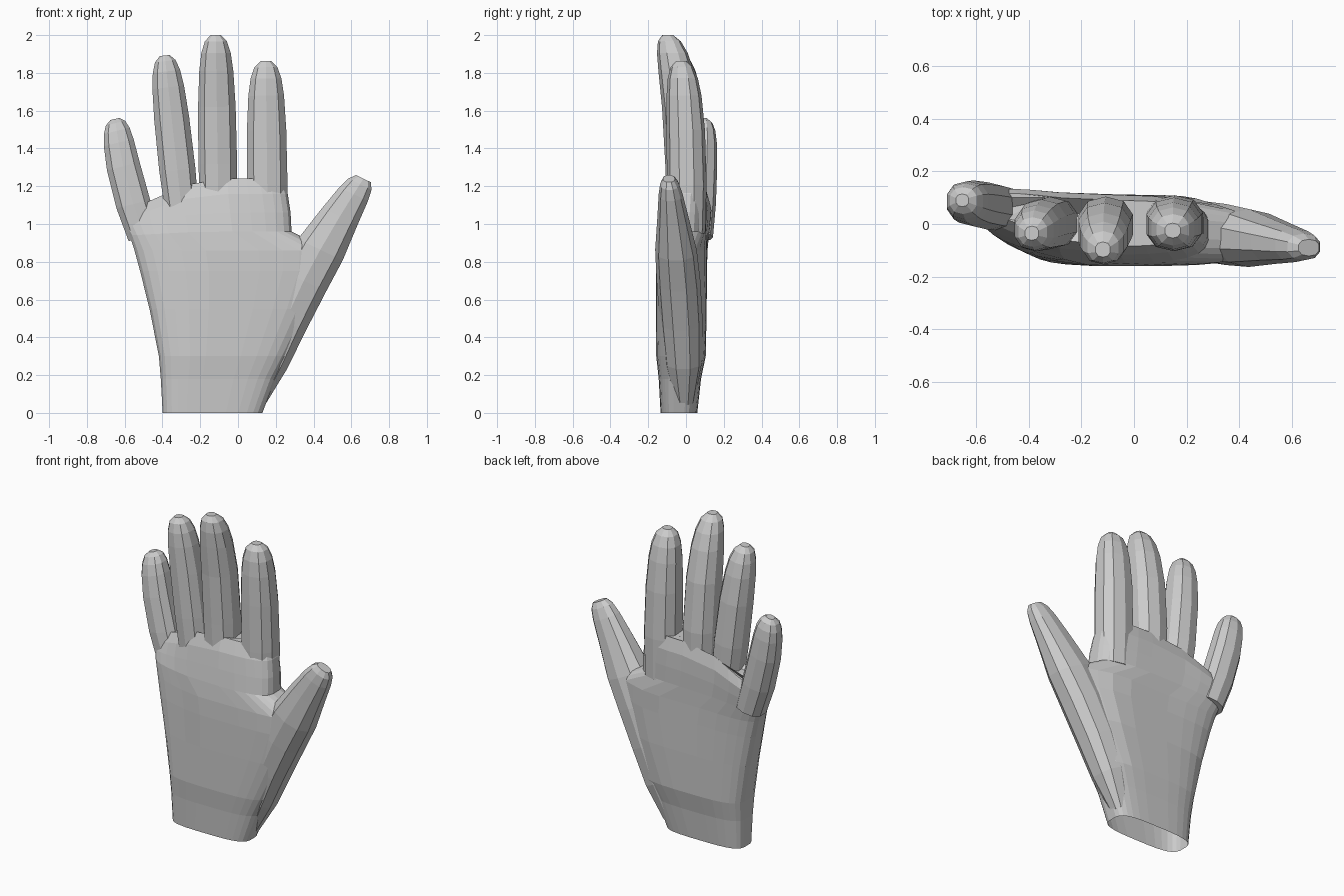
import bpy, bmesh, math
from mathutils import Vector

if "Cube" in bpy.data.objects:
    bpy.data.objects.remove(bpy.data.objects["Cube"])

skin = bpy.data.materials.new("light grey")
skin.diffuse_color = (0.6, 0.6, 0.6, 1)
skin.use_nodes = True
skin.node_tree.nodes["Principled BSDF"].inputs["Base Color"].default_value = skin.diffuse_color


def spow(v, e):
    return math.copysign(abs(v) ** e, v)


def loft(name, rings):
    """Skin a closed solid over equal-length rings of points."""
    bm = bmesh.new()
    rows = [[bm.verts.new(p) for p in ring] for ring in rings]
    n = len(rows[0])
    for a, b in zip(rows, rows[1:]):
        for i in range(n):
            j = (i + 1) % n
            bm.faces.new((a[i], a[j], b[j], b[i]))
    bm.faces.new(rows[0][::-1])
    bm.faces.new(rows[-1])
    bmesh.ops.recalc_face_normals(bm, faces=bm.faces)
    me = bpy.data.meshes.new(name)
    bm.to_mesh(me)
    bm.free()
    me.materials.append(skin)
    ob = bpy.data.objects.new(name, me)
    bpy.context.collection.objects.link(ob)
    return ob


def palm_ring(z, xl, xr, yf, yb, n=28):
    """Rounded flat section, swept back and down toward the little finger."""
    sweep, drop = max(0, 0.14 * (z - 0.3)), max(0, 0.55 * (z - 0.92))
    pts = []
    for i in range(n):
        a = 2 * math.pi * (i + 0.5) / n
        c, s = spow(math.cos(a), 0.6), spow(math.sin(a), 0.55)
        x = (xl + xr) / 2 + c * (xr - xl) / 2
        y = (yf + yb) / 2 + s * (yb - yf) / 2
        t = min(max((-0.2 - x) / 0.4, 0), 1)
        y += sweep * t * (0.7 - 0.3 * s)
        if s > 0:  # the back slopes away over the thumb root
            y -= 0.25 * s * max(0, x - 0.2)
        pts.append((x, y, z - drop * t))
    return pts


# girth along a digit: fraction of length, fraction of full size
FINGER = ((0, 0.92), (0.28, 1), (0.6, 0.97), (0.8, 0.88), (0.9, 0.76), (0.965, 0.57), (1, 0.27))
THUMB = ((0, 0.4), (0.18, 0.77), (0.36, 0.92), (0.54, 1), (0.68, 1), (0.83, 0.79),
         (0.93, 0.64), (0.975, 0.52), (1, 0.33))


def digit(name, base, tip, w, d, profile=FINGER, bow=0, curl=3, taper=0, n=10):
    """Tapered tube from base to tip that curls toward the front."""
    base, tip = Vector(base), Vector(tip)
    axis = tip - base
    side = Vector((axis.z, 0, -axis.x)).normalized()
    rings = []
    for t, s in profile:
        c = base + axis * t
        c.x += bow * math.sin(math.pi * t)
        c.y = base.y + axis.y * t ** curl
        depth = d * s * (1 + taper * (0.75 - t))
        angles = [2 * math.pi * (k + 0.5) / n for k in range(n)]
        rings.append([c + side * w * s * spow(math.cos(a), 0.85)
                      + Vector((0, depth * spow(math.sin(a), 0.85), 0)) for a in angles])
    return loft(name, rings)


# cuff, palm and thumb root: height, left, right, front, back
hand = loft("hand", [palm_ring(*r) for r in (
    (0.00, -0.40, 0.13, -0.135, 0.06),
    (0.18, -0.41, 0.20, -0.145, 0.08),
    (0.30, -0.42, 0.265, -0.158, 0.105),
    (0.55, -0.47, 0.395, -0.16, 0.11),
    (0.75, -0.52, 0.48, -0.16, 0.11),
    (0.86, -0.55, 0.49, -0.157, 0.11),
    (0.96, -0.575, 0.285, -0.15, 0.11),
    (1.06, -0.60, 0.28, -0.135, 0.112),
    (1.16, -0.60, 0.265, -0.117, 0.11),
    (1.24, -0.56, 0.235, -0.085, 0.09))])

# fingers and thumb
parts = [
    digit("little_finger", (-0.497, 0.06, 0.93), (-0.652, 0.09, 1.556), 0.096, 0.09, bow=-0.018, curl=1),
    digit("ring_finger", (-0.295, 0.005, 1.05), (-0.388, -0.035, 1.892), 0.1, 0.1),
    digit("middle_finger", (-0.103, 0, 1.05), (-0.118, -0.097, 2), 0.107, 0.107, curl=2.8),
    digit("index_finger", (0.158, 0.005, 0.95), (0.147, -0.025, 1.862), 0.112, 0.105),
    digit("thumb", (0.096, -0.01, 0.065), (0.664, -0.09, 1.24), 0.137, 0.107,
          THUMB, bow=-0.055, curl=1.6, taper=0.4),
]

# merge the digits into the palm
for p in parts:
    m = hand.modifiers.new(p.name, 'BOOLEAN')
    m.operation, m.solver, m.object = 'UNION', 'EXACT', p
bpy.context.view_layer.update()
merged = bpy.data.meshes.new_from_object(
    hand.evaluated_get(bpy.context.evaluated_depsgraph_get()))
hand.modifiers.clear()
hand.data = merged
for p in parts:
    bpy.data.objects.remove(p)

# open the cuff at the bottom
bm = bmesh.new()
bm.from_mesh(merged)
bmesh.ops.delete(bm, context='FACES', geom=[
    f for f in bm.faces if f.normal.z < -0.9 and f.calc_center_median().z < 0.01])
bm.to_mesh(merged)
bm.free()
merged.shade_flat()
